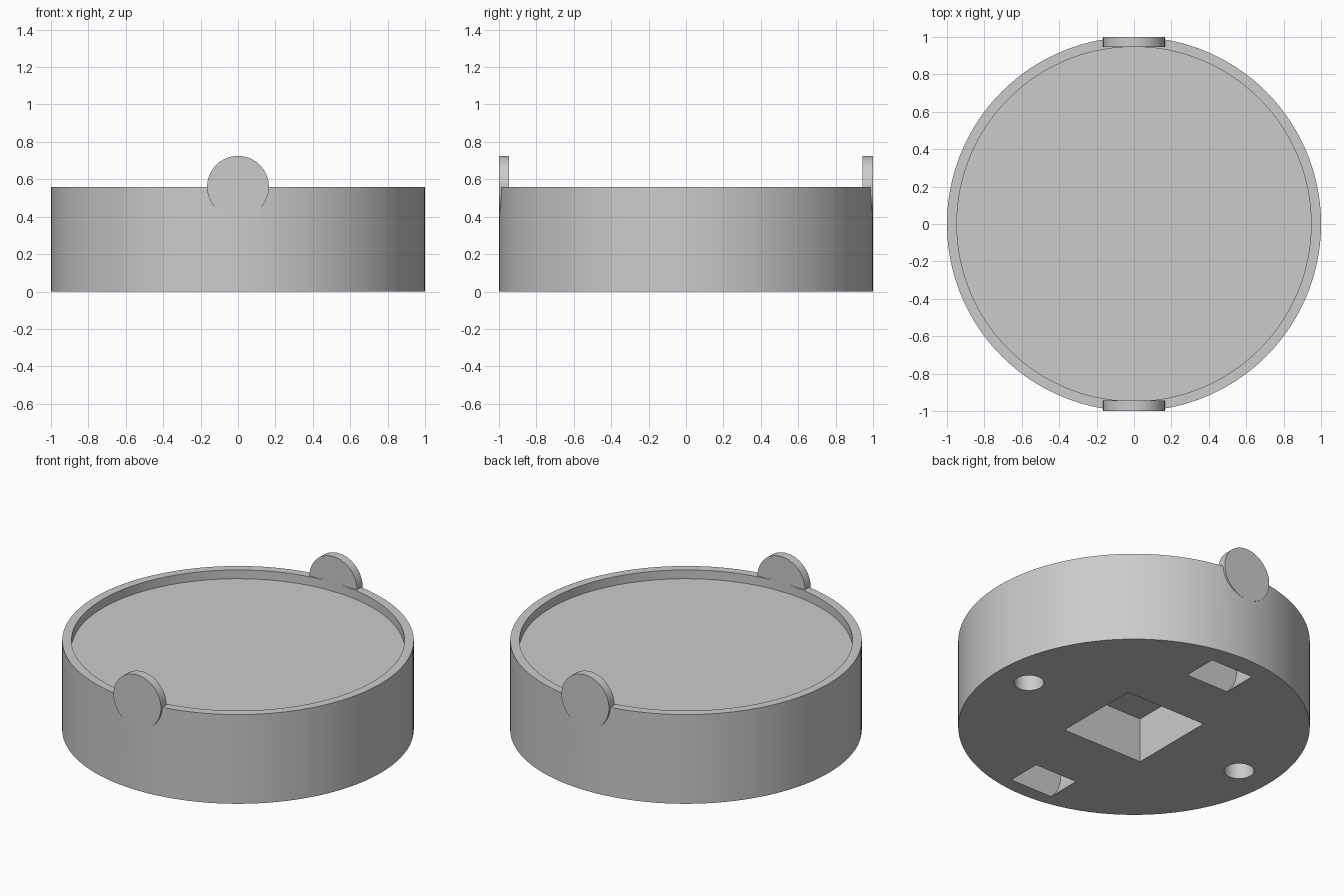
import bpy
from math import radians, pi

if "Cube" in bpy.data.objects:
    bpy.data.objects.remove(bpy.data.objects["Cube"])

HEIGHT = 0.56
TAB_R = 0.165


def cylinder(name, radius, depth, centre, along_y=False, sides=64):
    rot = (pi / 2, 0, 0) if along_y else (0, 0, 0)
    bpy.ops.mesh.primitive_cylinder_add(vertices=sides, radius=radius, depth=depth,
                                        location=centre, rotation=rot)
    ob = bpy.context.object
    ob.name = name
    return ob


def combine(target, tool, operation):
    tool.hide_render = True
    mod = target.modifiers.new(tool.name, 'BOOLEAN')
    mod.operation = operation
    mod.solver = 'EXACT'
    mod.object = tool
    bpy.context.view_layer.objects.active = target
    bpy.ops.object.modifier_apply(modifier=mod.name)
    bpy.data.objects.remove(tool)


# Round body
body = cylinder("round_base", 1.0, HEIGHT, (0, 0, HEIGHT / 2), sides=160)

# Shallow recess in the top, leaving a thin rim
combine(body, cylinder("recess_cutter", 0.947, 0.2, (0, 0, 0.505 + 0.1), sides=160), 'DIFFERENCE')

# Square pocket in the middle of the underside
bpy.ops.mesh.primitive_cube_add(size=1, location=(0, 0, 0))
pocket = bpy.context.object
pocket.name = "square_pocket_cutter"
pocket.scale = (0.56, 0.56, 0.56)
combine(body, pocket, 'DIFFERENCE')

# Round holes left and right in the underside
for x in (-0.78, 0.78):
    combine(body, cylinder("round_hole_cutter", 0.085, 0.56, (x, 0, 0), sides=48), 'DIFFERENCE')

# Disc-shaped sockets front and back, open through the underside
for y in (-0.80, 0.757):
    combine(body, cylinder("disc_socket_cutter", 0.22, 0.22, (0, y, 0.163), True), 'DIFFERENCE')

# Upright disc tabs on the front and back of the rim
for side in (-1, 1):
    combine(body, cylinder("disc_tab", TAB_R, 0.055, (0, side * 0.9725, HEIGHT), True), 'UNION')

# Smooth round walls, crisp edges
bpy.ops.object.select_all(action='DESELECT')
body.select_set(True)
bpy.context.view_layer.objects.active = body
bpy.ops.object.shade_smooth_by_angle(angle=radians(30))
